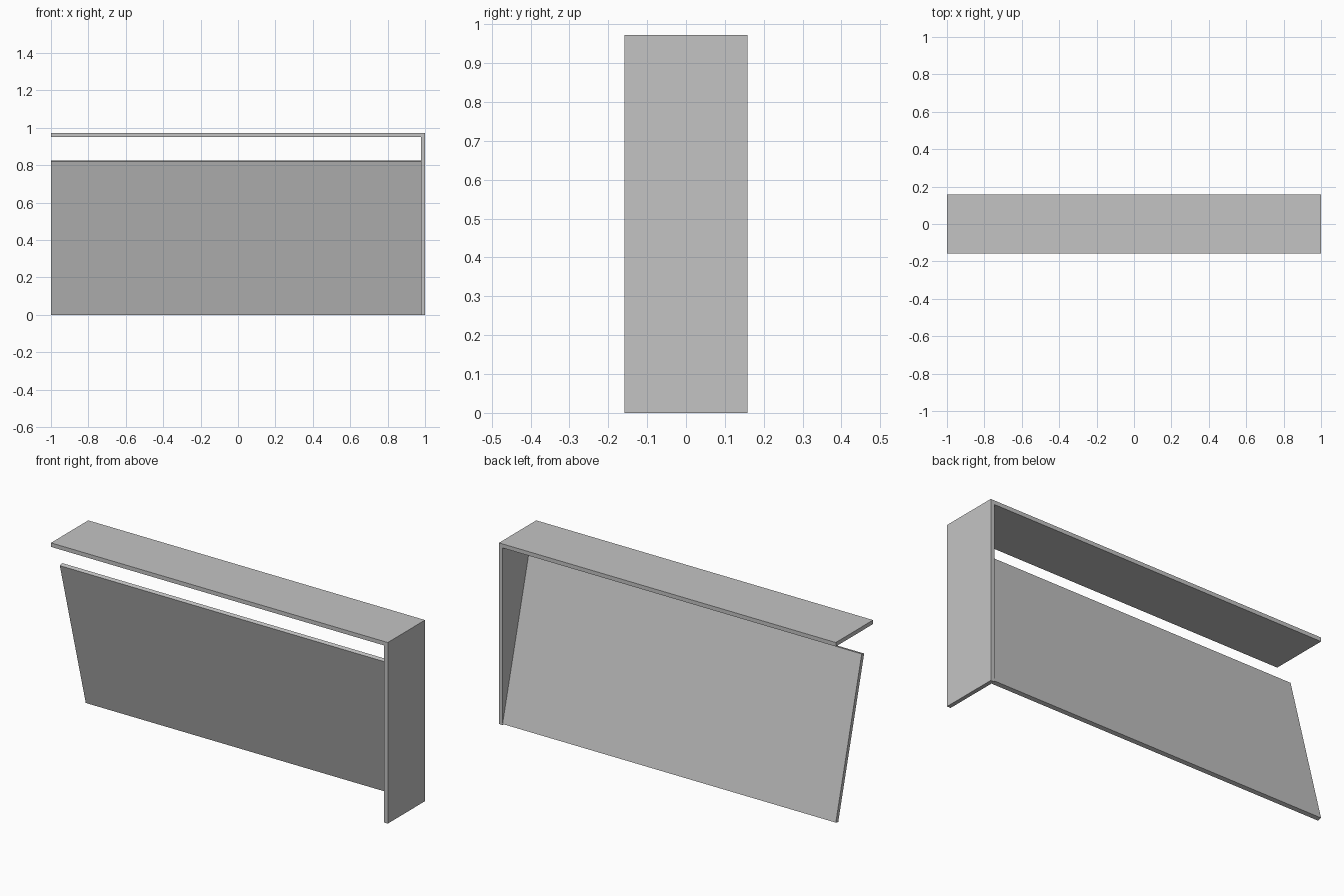
import bpy
import bmesh
from math import radians
from mathutils import Matrix, Vector

cube = bpy.data.objects.get("Cube")
if cube:
    bpy.data.objects.remove(cube, do_unlink=True)

DEPTH = 0.316      # front to back
HEIGHT = 0.972
THICK = 0.0215     # board thickness
INNER = 1 - THICK  # inner face of the side board
TILT = radians(15)

# Plain grey shared by every board
grey = bpy.data.materials.new("plain grey")
grey.use_nodes = True
colour = (0.55, 0.55, 0.55, 1)
grey.diffuse_color = colour
grey.node_tree.nodes["Principled BSDF"].inputs["Base Color"].default_value = colour


def finish(name, bm):
    bmesh.ops.recalc_face_normals(bm, faces=bm.faces)
    mesh = bpy.data.meshes.new(name)
    bm.to_mesh(mesh)
    bm.free()
    mesh.materials.append(grey)
    obj = bpy.data.objects.new(name, mesh)
    bpy.context.collection.objects.link(obj)
    return obj


def extrude_profile(name, points, direction):
    bm = bmesh.new()
    face = bm.faces.new([bm.verts.new(p) for p in points])
    result = bmesh.ops.extrude_face_region(bm, geom=[face], use_keep_orig=True)
    moved = [v for v in result["geom"] if isinstance(v, bmesh.types.BMVert)]
    bmesh.ops.translate(bm, verts=moved, vec=Vector(direction))
    return finish(name, bm)


# Top board and side board as one continuous L-shaped frame
outline = [(-1, HEIGHT), (1, HEIGHT), (1, 0), (INNER, 0),
           (INNER, HEIGHT - THICK), (-1, HEIGHT - THICK)]
extrude_profile("top_and_side_frame",
                [(x, -DEPTH / 2, z) for x, z in outline], (0, DEPTH, 0))

# Slanted panel: bottom edge at the back, leaning towards the front
corners = [(0, 0), (THICK, 0), (THICK, 0.85), (0, 0.85)]
lean = Matrix.Rotation(TILT, 3, "X")
foot = Vector((-1, DEPTH / 2 - THICK * 0.966, 0))
extrude_profile("slanted_panel",
                [foot + lean @ Vector((0, y, z)) for y, z in corners],
                (1 + INNER, 0, 0))
